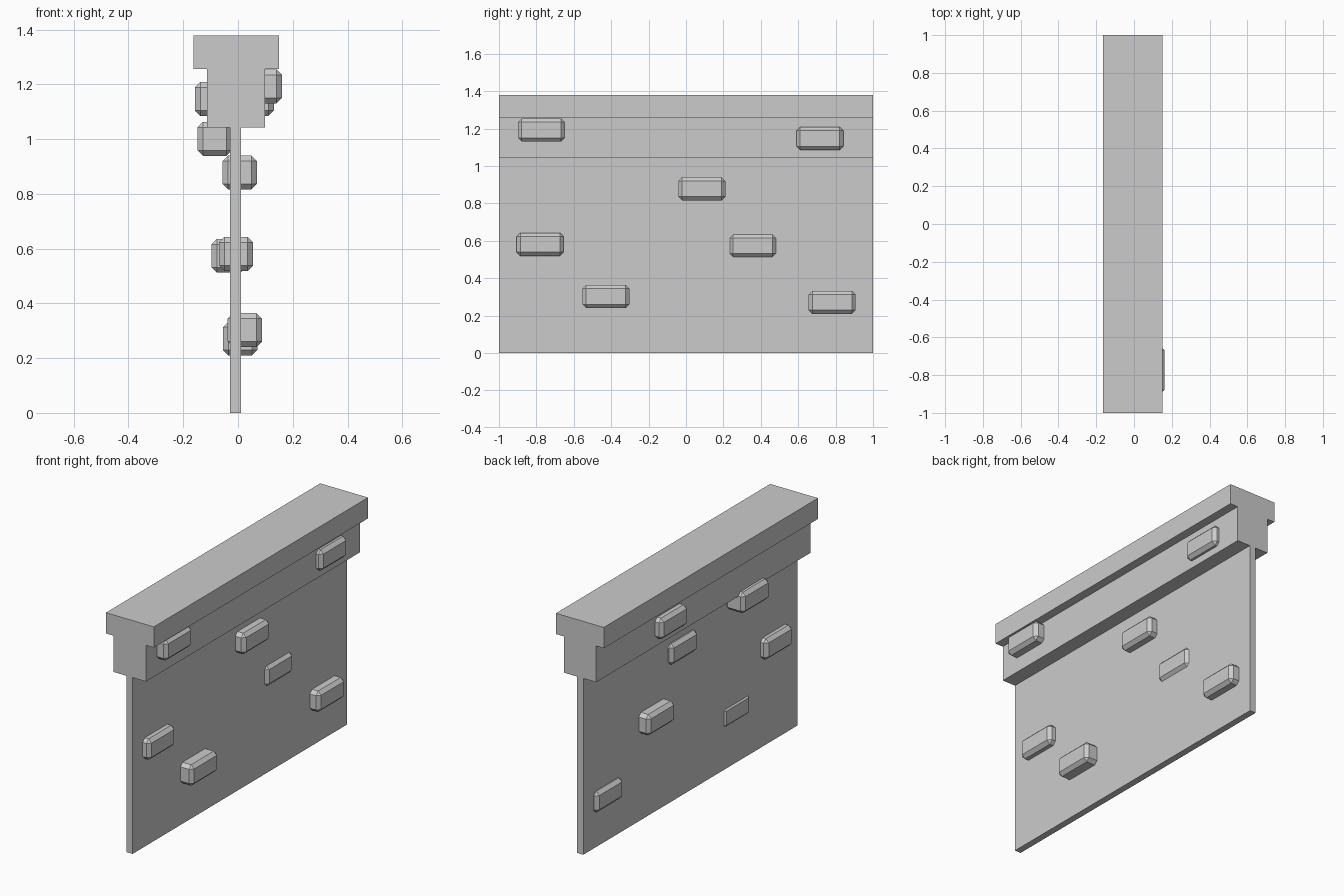
import bpy, bmesh
from mathutils import Matrix, Vector

if "Cube" in bpy.data.objects:
    bpy.data.objects.remove(bpy.data.objects["Cube"])


def box(name, centre, size, chamfer=0.0):
    """Flat-shaded box, optionally with every edge chamfered."""
    bm = bmesh.new()
    bmesh.ops.create_cube(bm, size=1.0)
    bmesh.ops.scale(bm, vec=Vector(size), verts=bm.verts)
    if chamfer:
        bmesh.ops.bevel(bm, geom=bm.edges[:], offset=chamfer,
                        segments=1, profile=0.5, affect='EDGES')
    mesh = bpy.data.meshes.new(name)
    bm.to_mesh(mesh)
    bm.free()
    ob = bpy.data.objects.new(name, mesh)
    ob.location = centre
    bpy.context.collection.objects.link(ob)
    return ob


# Wall slab and the two stepped courses of the coping: x0, x1, z0, z1
for name, x0, x1, z0, z1 in (
    ("wall_panel", -0.029, 0.011, 0.0, 1.042),
    ("coping_lower", -0.113, 0.098, 1.042, 1.256),
    ("coping_top", -0.163, 0.150, 1.256, 1.379),
):
    box(name, ((x0 + x1) / 2, 0, (z0 + z1) / 2), (x1 - x0, 2.0, z1 - z0))

# Chamfered bricks set into the wall and coping at varied depths
BRICK = (0.125, 0.251, 0.124)
brick_centres = [
    (0.098, -0.773, 1.193),
    (0.069, 0.716, 1.147),
    (-0.095, 0.325, 1.147),
    (-0.085, -0.452, 1.001),
    (0.006, 0.085, 0.878),
    (-0.007, -0.780, 0.581),
    (-0.034, 0.357, 0.574),
    (0.025, -0.428, 0.302),
    (0.008, 0.781, 0.271),
]
for i, c in enumerate(brick_centres, 1):
    box(f"brick_{i}", c, BRICK, chamfer=0.02)
